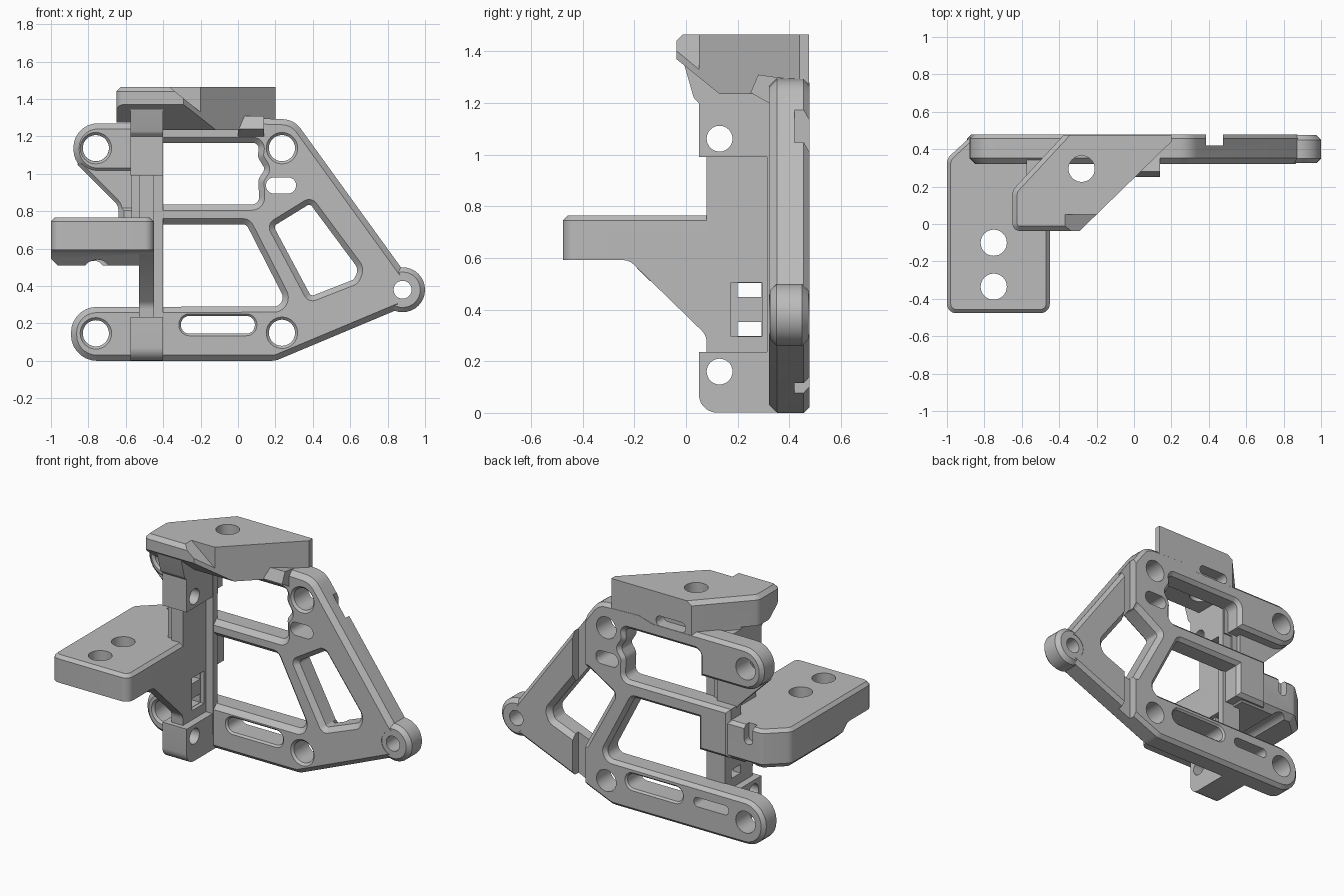
import bpy, bmesh
from math import pi, cos, sin
from mathutils import Vector

if "Cube" in bpy.data.objects:
    bpy.data.objects.remove(bpy.data.objects["Cube"])

grey = bpy.data.materials.new("plain grey")
grey.use_nodes = True
grey.diffuse_color = (0.5, 0.5, 0.5, 1)
grey.node_tree.nodes["Principled BSDF"].inputs["Base Color"].default_value = grey.diffuse_color

# How a profile (u, v) at depth w maps to space, by extrusion axis
AXES = {"x": lambda u, v, w: (w, u, v),
        "y": lambda u, v, w: (u, w, v),
        "z": lambda u, v, w: (u, v, w)}


def outline(corners):
    """Corners (u, v, optional radius) become a counterclockwise loop with rounded corners."""
    loop, n = [], len(corners)
    for i, c in enumerate(corners):
        p = Vector(c[:2])
        if len(c) < 3:
            loop.append(p)
            continue
        a = (Vector(corners[i - 1][:2]) - p).normalized()
        b = (Vector(corners[(i + 1) % n][:2]) - p).normalized()
        half = a.angle(b) / 2
        turn = pi - 2 * half
        mid = p + (a + b).normalized() * c[2] / sin(half)
        reach = c[2] * cos(half) / sin(half)
        start, end = p + a * reach - mid, p + b * reach - mid
        steps = max(3, int(turn / 0.2))
        for k in range(steps + 1):
            t = turn * k / steps
            loop.append(mid + (start * sin(turn - t) + end * sin(t)) / sin(turn))
    area = sum(loop[i - 1].cross(loop[i]) for i in range(len(loop)))
    return loop if area > 0 else loop[::-1]


def inset(loop, d):
    """Move a loop inward by d, or outward when d is negative."""
    result = []
    for i, p in enumerate(loop):
        e = (p - loop[i - 1]).normalized()
        f = (loop[(i + 1) % len(loop)] - p).normalized()
        m = Vector((-e.y - f.y, e.x + f.x))
        result.append(p + m * d / (1 + e.dot(f)))
    return result


def prism(name, loop, axis, low, high, c_low=0, c_high=0):
    """Extrude a loop, with a chamfer (positive) or a flare (negative) at each end."""
    rings = [(low, c_low), (low + abs(c_low), 0), (high - abs(c_high), 0), (high, c_high)]
    rings = [r for i, r in enumerate(rings) if i == 0 or r != rings[i - 1]]
    bm = bmesh.new()
    layers = [[bm.verts.new(AXES[axis](p.x, p.y, w)) for p in inset(loop, d)] for w, d in rings]
    for a, b in zip(layers, layers[1:]):
        for i in range(len(a)):
            bm.faces.new((a[i - 1], a[i], b[i], b[i - 1]))
    bm.faces.new(layers[0][::-1])
    bm.faces.new(layers[-1])
    bmesh.ops.recalc_face_normals(bm, faces=bm.faces)
    mesh = bpy.data.meshes.new(name)
    bm.to_mesh(mesh)
    bm.free()
    mesh.materials.append(grey)
    ob = bpy.data.objects.new(name, mesh)
    bpy.context.collection.objects.link(ob)
    return ob


def circle(u, v, r, n=32):
    return [Vector((u + r * cos(2 * pi * k / n), v + r * sin(2 * pi * k / n))) for k in range(n)]


def box(u0, v0, u1, v1, r=None):
    extra = () if r is None else (r,)
    return outline([(u, v) + extra for u, v in ((u0, v0), (u1, v0), (u1, v1), (u0, v1))])


def cut(ob, *cutters):
    for c in cutters:
        m = ob.modifiers.new("cut", "BOOLEAN")
        m.operation, m.solver, m.object = "DIFFERENCE", "EXACT", c
        bpy.context.view_layer.objects.active = ob
        bpy.ops.object.modifier_apply(modifier=m.name)
        bpy.data.objects.remove(c)


# Main frame: one outline with the open bays on its left side
BACK, FRONT = 0.478, 0.322
frame = prism("frame", outline([
    (-0.893, 0, .138), (0.2, 0, .1), (0.88, 0.285), (0.9, 0.46), (0.3, 1.29, .12),
    (0, 1.3), (-0.1, 1.27), (-0.88, 1.27, .13), (-0.88, 1.0, .13), (-0.43, 1.0),
    (-0.43, 1.165, .04), (0.115, 1.165, .03), (0.105, 1.09, .05), (0.145, 1.025, .03), (0.108, 0.97, .05),
    (0.115, 0.835, .04), (-0.64, 0.835), (-0.64, 0.52), (-0.42, 0.52), (-0.42, 0.73),
    (0.045, 0.73, .03), (0.26, 0.31, .05), (0.2, 0.29, .03), (-0.893, 0.288, .138)]),
    "y", FRONT, BACK, 0.03, 0.022)
flare = dict(c_low=-0.03, c_high=-0.03)
cut(frame,
    prism("window", outline([(0.19, 0.72, .02), (0.385, 0.84, .02), (0.645, 0.49, .05),
                             (0.62, 0.435, .03), (0.39, 0.345, .02)]), "y", FRONT - .001, BACK + .001, **flare),
    prism("low_slot", box(-0.305, 0.145, 0.09, 0.24, .045), "y", FRONT - .001, BACK + .001, -0.012, -0.012),
    prism("small_slot", box(0.15, 0.895, 0.31, 0.98, .04), "y", 0.2, 0.6),
    prism("rear_low_slot", box(-0.64, 0.155, -0.39, 0.215, .028), "y", 0.36, 0.6),
    prism("rear_channel", box(0.385, 0.42, 0.475, 0.6), "z", -0.2, 1.5))
for x, z in ((-0.76, 0.147), (-0.76, 1.137), (0.235, 0.15), (0.235, 1.137)):
    cut(frame, prism("bolt_hole", circle(x, z, 0.07), "y", FRONT - .001, BACK + .001, -0.015))
cut(frame, prism("pin_clearance", circle(0.88, 0.38, 0.08), "y", 0.2, 0.6))

# Pivot eye at the right tip
eye = prism("pivot_eye", circle(0.88, 0.38, 0.12), "y", FRONT + .003, BACK - .003, 0.025, 0.025)
cut(eye, prism("pin_hole", circle(0.88, 0.38, 0.048), "y", 0.2, 0.6))

# Upright wall with its forward gusset and a pocket with two openings
wall = prism("upright_wall", outline([
    (0.08, 0.1), (0.36, 0.1), (0.36, 1.25), (0.08, 1.25), (0.08, 0.7), (-0.3, 0.7),
    (-0.3, 0.592), (-0.22, 0.592, .06), (0.08, 0.3, .06)]), "x", -0.53, -0.45)
cut(wall, prism("pocket", box(0.175, 0.295, 0.295, 0.505), "x", -0.475, 0),
    *[prism("opening", box(0.2, z, 0.292, z + 0.055), "x", -1, 0) for z in (0.297, 0.448)])
prism("upright_strip", box(-0.46, 0.314, -0.4, 0.36), "z", 0.1, 1.24)
prism("upper_upright", box(-0.57, 0.1, -0.46, 0.37), "z", 0.7, 1.25)

# Cross-drilled bosses at the foot and head of the wall
foot = prism("foot_boss", outline([(0.05, 0.001, .07), (0.37, 0.001), (0.37, 0.235), (0.05, 0.235)]),
             "x", -0.575, -0.402)
head = prism("head_boss", outline([(0.05, 0.99), (0.37, 0.99), (0.37, 1.26), (0.14, 1.26),
                                   (-0.01, 1.36), (0.03, 1.22, .03), (0.05, 1.2)]), "x", -0.575, -0.402)
for z, parts in ((0.16, (foot, wall)), (1.062, (head, wall, bpy.data.objects["upper_upright"]))):
    for part in parts:
        cut(part, prism("cross_hole", circle(0.13, z, 0.05), "x", -1, 0))

# Slanted web between the upper left lug and the shelf
web = prism("upper_web", outline([(-0.86, 1.05), (-0.64, 0.83, .05), (-0.64, 0.7), (-0.5, 0.7), (-0.5, 1.2),
                                  (-0.76, 1.2)]), "y", 0.335, 0.4, 0.02)
cut(web, prism("bolt_hole", circle(-0.76, 1.137, 0.07), "y", 0.2, 0.6))

# Side shelf, thicker towards the back
shelf = prism("side_shelf", outline([
    (-1, -0.477, .05), (-0.45, -0.477, .05), (-0.45, 0.47), (-0.87, 0.47, .04), (-1, 0.35, .06)]),
    "z", 0.51, 0.765, 0.035, 0.02)
cut(shelf, prism("under_cut", outline([(-0.6, 0.592), (-0.22, 0.592, .05), (-0.13, 0.5), (-0.13, 0.4),
                                       (-0.6, 0.4)]), "x", -1.2, -0.2),
    prism("side_relief", box(-0.529, -0.2, -0.3, 0.3), "z", 0.3, 0.591),
    prism("scallop", circle(-0.77, 0.48, 0.055), "y", -0.4, 0.6),
    prism("rear_notch", box(-0.805, 0.65, -0.745, 0.85, .028), "y", 0.42, 0.6),
    *[prism("shelf_hole", circle(-0.75, y, 0.07), "z", 0.3, 1) for y in (-0.1, -0.335)])

# Top cap with a slanted nose, chamfered on its left and front edges only
cap = prism("top_cap", outline([
    (-0.65, -0.037, .04), (-0.15, -0.037), (0.4, 0.53), (-0.325, 0.53), (-0.65, 0.18, .06)]),
    "z", 1.235, 1.465, 0, 0.025)
cut(cap, prism("right_trim", outline([(-0.355, -0.1), (0.2, 0.44), (0.2, 0.477), (-0.6, 0.477),
                                      (-0.6, 0.8), (0.8, 0.8), (0.8, -0.1)]), "z", 1, 1.6),
    prism("nose_slope", outline([(-0.2, 1.37), (-0.037, 1.37), (0.13, 1.235), (0.13, 1.1), (-0.2, 1.1)]),
          "x", -1, 0.5),
    prism("nose_notch", outline([(-0.38, 1.475), (-0.04, 1.2), (0.3, 1.2), (0.3, 1.6), (-0.38, 1.6)]),
          "y", -0.3, 0.05),
    prism("left_relief", box(-0.8, -0.2, -0.575, 0.33), "z", 1.1, 1.275),
    prism("cap_hole", circle(-0.28, 0.295, 0.07), "z", 1.1, 1.6))
for part in (frame, cap):
    cut(part, prism("rear_top_slot", box(-0.33, 1.25, -0.12, 1.315, .03), "y", 0.4, 0.6))
prism("cap_brace", outline([(0.25, 1.24), (0.28, 1.31), (0.42, 1.29), (0.42, 1.2), (0.32, 1.2)]),
      "x", 0.0, 0.14)

# Smooth the round surfaces and keep the edges crisp
for ob in bpy.context.collection.objects:
    ob.select_set(ob.type == "MESH" and grey.name in ob.data.materials)
bpy.ops.object.shade_smooth_by_angle(angle=0.5)
